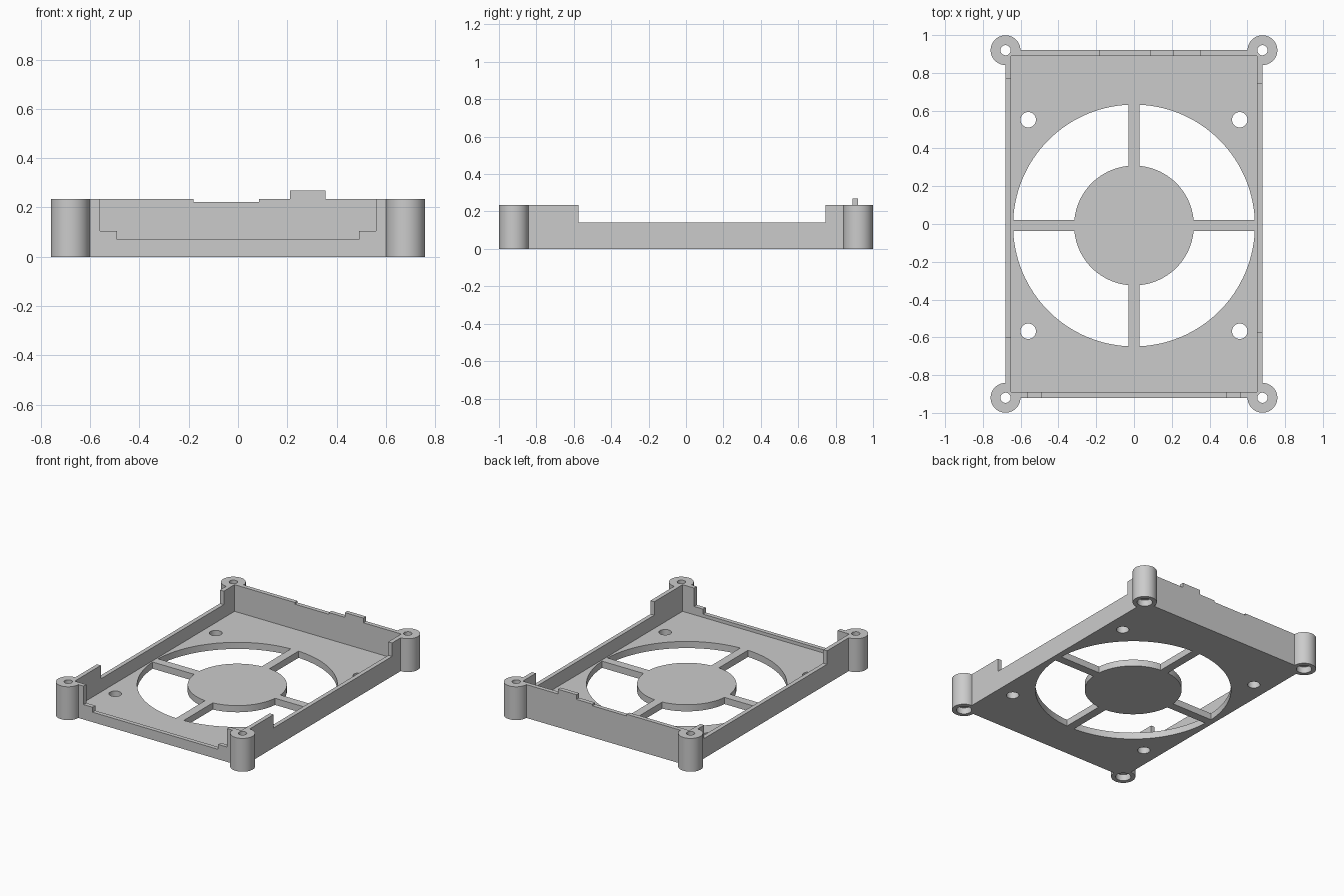
import bpy

cube = bpy.data.objects.get("Cube")
if cube:
    bpy.data.objects.remove(cube, do_unlink=True)

W, D, H = 0.68, 0.92, 0.235      # half width, half depth, wall height
WALL, FLOOR = 0.03, 0.047
FAN_Y, TOP = -0.008, 0.4         # fan centre, upper limit of open cuts

grey = bpy.data.materials.new("light grey plastic")
grey.use_nodes = True
colour = (0.6, 0.6, 0.6, 1)
grey.diffuse_color = colour
grey.node_tree.nodes["Principled BSDF"].inputs["Base Color"].default_value = colour


def box(name, x0, x1, y0, y1, z0, z1):
    bpy.ops.mesh.primitive_cube_add(size=1)
    ob = bpy.context.object
    ob.name = name
    for v in ob.data.vertices:
        v.co = (x1 if v.co.x > 0 else x0, y1 if v.co.y > 0 else y0, z1 if v.co.z > 0 else z0)
    return ob


def cylinder(name, x, y, r, z0, z1, sides=48):
    bpy.ops.mesh.primitive_cylinder_add(vertices=sides, radius=r, depth=z1 - z0,
                                        location=(x, y, (z0 + z1) / 2))
    bpy.context.object.name = name
    return bpy.context.object


def combine(target, tool, operation):
    """Apply a boolean and drop the helper."""
    mod = target.modifiers.new("boolean", "BOOLEAN")
    mod.operation, mod.object, mod.solver = operation, tool, "EXACT"
    bpy.ops.object.select_all(action="DESELECT")
    bpy.context.view_layer.objects.active = target
    target.select_set(True)
    bpy.ops.object.modifier_apply(modifier=mod.name)
    bpy.data.objects.remove(tool, do_unlink=True)


def add(target, tool):
    combine(target, tool, "UNION")


def cut(target, tool):
    combine(target, tool, "DIFFERENCE")


corners = [(sx, sy) for sx in (-1, 1) for sy in (-1, 1)]

# Tray with round corner posts, hollowed out above the floor
tray = box("fan_tray", -W, W, -D, D, 0, H)
for sx, sy in corners:
    add(tray, cylinder("corner_post", sx * W, sy * D, 0.079, 0, H))
cut(tray, box("cavity", WALL - W, W - WALL, WALL - D, D - WALL, FLOOR, TOP))

# Stepped opening in the front wall
for half, z in ((0.56, 0.105), (0.49, 0.07)):
    cut(tray, box("front_opening", -half, half, -D - 0.02, -D + WALL + 0.01, z, TOP))

# Low middle stretches of the side walls
cut(tray, box("left_opening", W - WALL - 0.01, W + 0.02, -0.575, 0.745, 0.14, TOP))
cut(tray, box("right_opening", -W - 0.02, WALL - W + 0.01, -0.6, 0.77, 0.14, TOP))

# Shallow notch and raised tab on the back wall
cut(tray, box("back_notch", -0.18, 0.085, D - WALL - 0.01, D + 0.02, 0.223, TOP))
add(tray, box("back_tab", 0.21, 0.355, D - WALL, D, 0.2, 0.268))

# Fan opening, leaving a hub and four spokes
opening = cylinder("fan_opening", 0, FAN_Y, 0.64, -0.1, 0.1, 128)
cut(opening, cylinder("hub", 0, FAN_Y, 0.317, -0.2, 0.2, 96))
cut(opening, box("long_spokes", -0.03, 0.03, -1, 1, -0.2, 0.2))
cut(opening, box("cross_spokes", -1, 1, FAN_Y - 0.03, FAN_Y + 0.03, -0.2, 0.2))
cut(tray, opening)

# Fan screw holes, and counterbored holes through the posts
for sx, sy in corners:
    cut(tray, cylinder("fan_screw_hole", sx * 0.56, sy * 0.56 + FAN_Y, 0.041, -0.1, 0.1, 32))
    cut(tray, cylinder("post_hole", sx * W, sy * D, 0.027, -0.1, TOP, 32))
    cut(tray, cylinder("post_counterbore", sx * W, sy * D, 0.05, -0.1, 0.045, 32))

tray.data.materials.clear()
tray.data.materials.append(grey)
for face in tray.data.polygons:
    face.material_index = 0
bpy.ops.object.select_all(action="DESELECT")
tray.select_set(True)
bpy.context.view_layer.objects.active = tray
bpy.ops.object.shade_smooth_by_angle()
